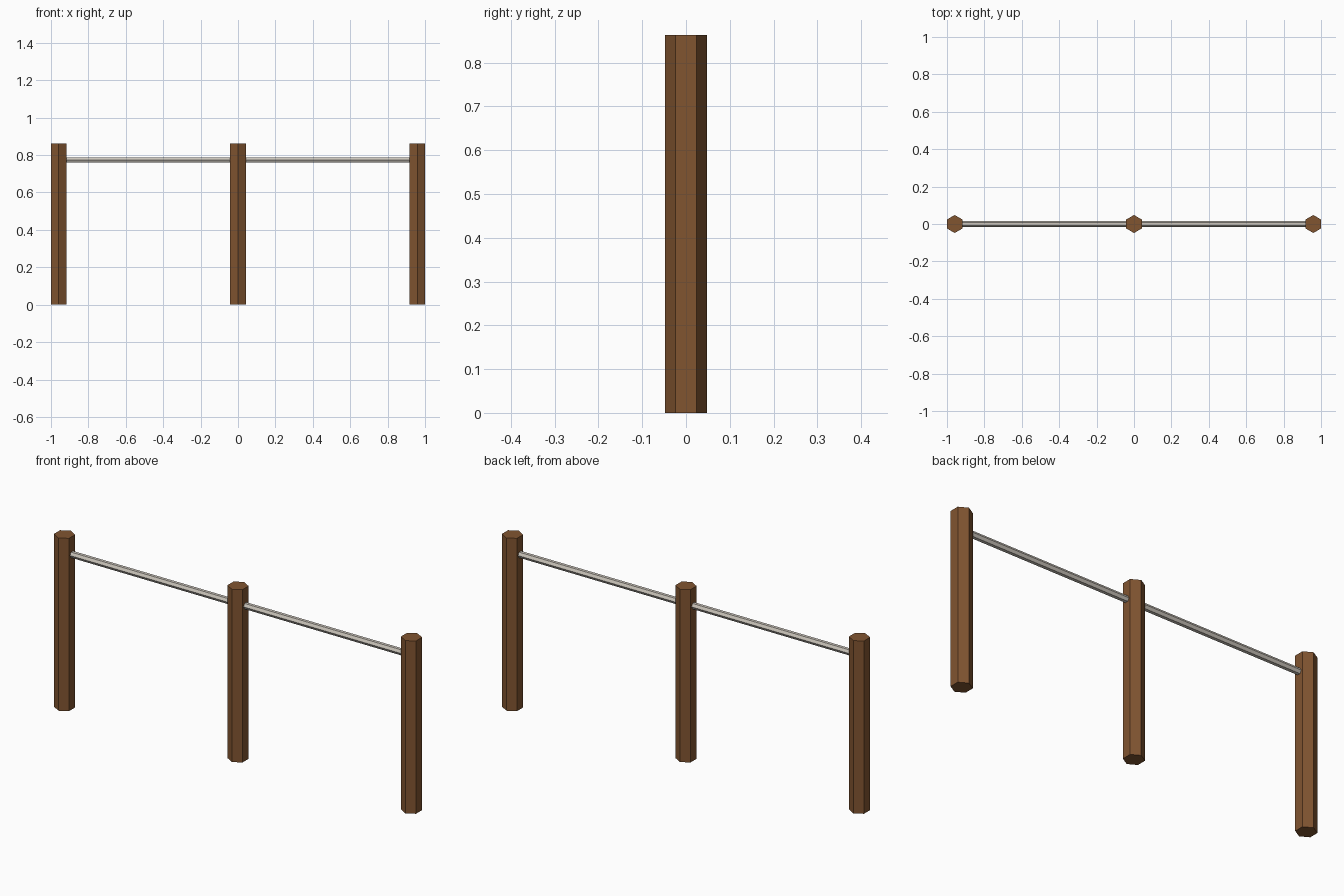
import bpy
from math import radians

cube = bpy.data.objects.get("Cube")
if cube:
    bpy.data.objects.remove(cube, do_unlink=True)

POST_X, POST_R, POST_H = 0.9585, 0.048, 0.863
BAR_R, BAR_Z = 0.016, 0.774


def material(name, color):
    mat = bpy.data.materials.new(name)
    mat.use_nodes = True
    mat.diffuse_color = color
    mat.node_tree.nodes["Principled BSDF"].inputs["Base Color"].default_value = color
    return mat


def hex_prism(name, radius, length, location, mat, rotation=(0, 0, 0)):
    bpy.ops.mesh.primitive_cylinder_add(vertices=6, radius=radius, depth=length,
                                        location=location, rotation=rotation)
    obj = bpy.context.object
    obj.name = name
    obj.data.materials.append(mat)
    return obj


wood = material("brown wood", (0.22, 0.09, 0.03, 1))
metal = material("pale grey metal", (0.60, 0.56, 0.50, 1))

# Three hexagonal posts, with corners toward front and back
for name, x in (("right_post", -POST_X), ("middle_post", 0), ("left_post", POST_X)):
    hex_prism(name, POST_R, POST_H, (x, 0, POST_H / 2), wood)

# One rail on each side, running between post centres
for name, side in (("right_rail", -1), ("left_rail", 1)):
    hex_prism(name, BAR_R, POST_X, (side * POST_X / 2, 0, BAR_Z), metal,
              (0, radians(90), 0))
